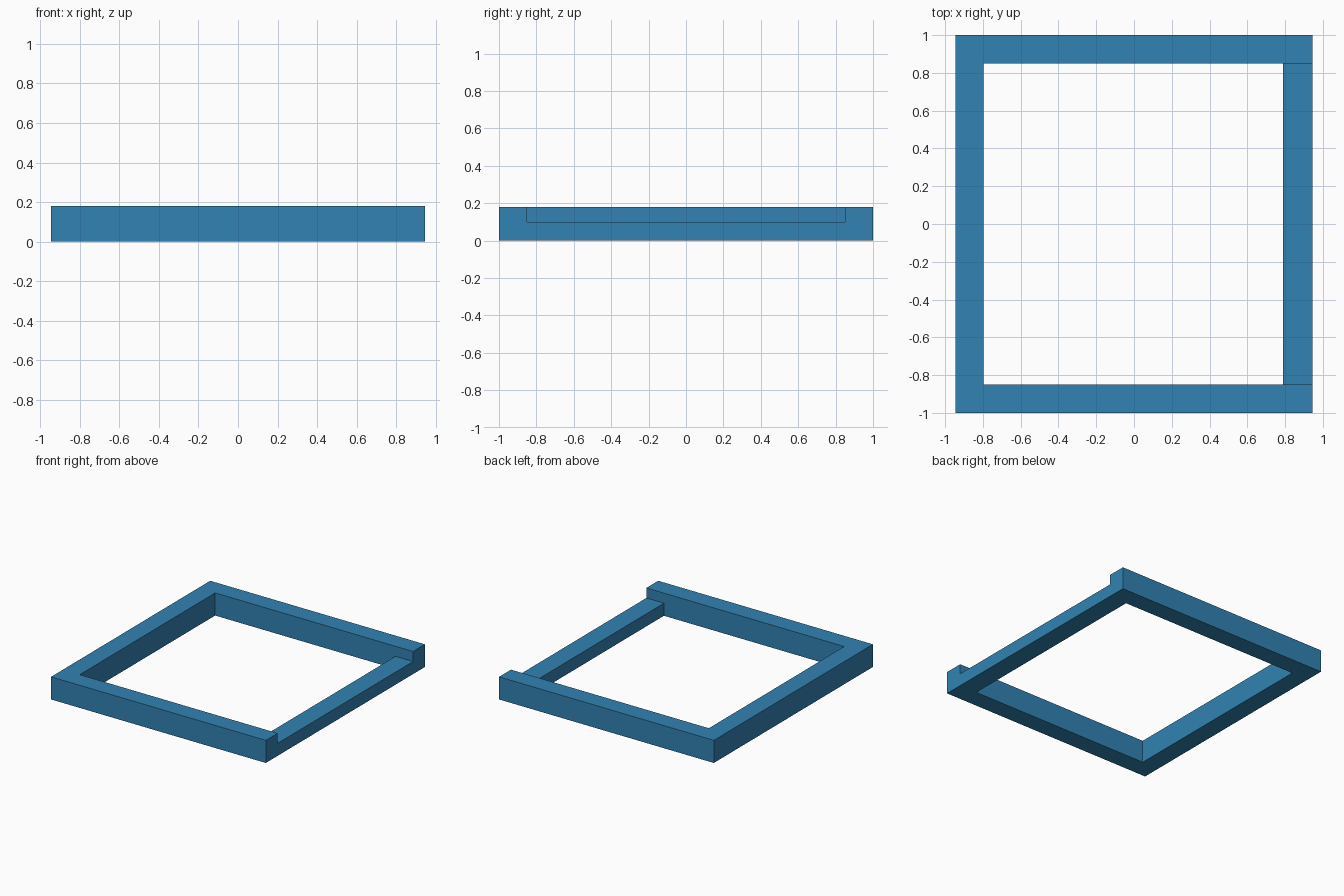
import bpy

if "Cube" in bpy.data.objects:
    bpy.data.objects.remove(bpy.data.objects["Cube"])

X, Y, H = 0.945, 1.0, 0.18      # outer half sizes and height
IN_L, IN_R, IN_Y = -0.797, 0.79, 0.851   # inner opening
LOW = 0.10                      # height of the low rail


def box(name, lo, hi):
    bpy.ops.mesh.primitive_cube_add(size=1)
    ob = bpy.context.object
    ob.name = name
    for v in ob.data.vertices:
        v.co = [(a + b) / 2 + c * (b - a) for a, b, c in zip(lo, hi, v.co)]
    return ob


def cut(target, cutter):
    mod = target.modifiers.new("cut", 'BOOLEAN')
    mod.operation = 'DIFFERENCE'
    mod.solver = 'EXACT'
    mod.object = cutter
    bpy.context.view_layer.objects.active = target
    bpy.ops.object.modifier_apply(modifier=mod.name)
    bpy.data.objects.remove(cutter, do_unlink=True)


# Rectangular frame
frame = box("frame", (-X, -Y, 0), (X, Y, H))

# Central opening
cut(frame, box("opening_cutter", (IN_L, -IN_Y, -0.1), (IN_R, IN_Y, H + 0.1)))

# Lowered right rail between the two corner ends
cut(frame, box("notch_cutter", (IN_R - 0.1, -IN_Y, LOW), (X + 0.1, IN_Y, H + 0.1)))

# Single blue colour
blue = bpy.data.materials.new("blue")
blue.diffuse_color = (0.031, 0.223, 0.445, 1)
blue.use_nodes = True
blue.node_tree.nodes["Principled BSDF"].inputs["Base Color"].default_value = blue.diffuse_color
frame.data.materials.clear()
frame.data.materials.append(blue)
for p in frame.data.polygons:
    p.material_index = 0
    p.use_smooth = False
